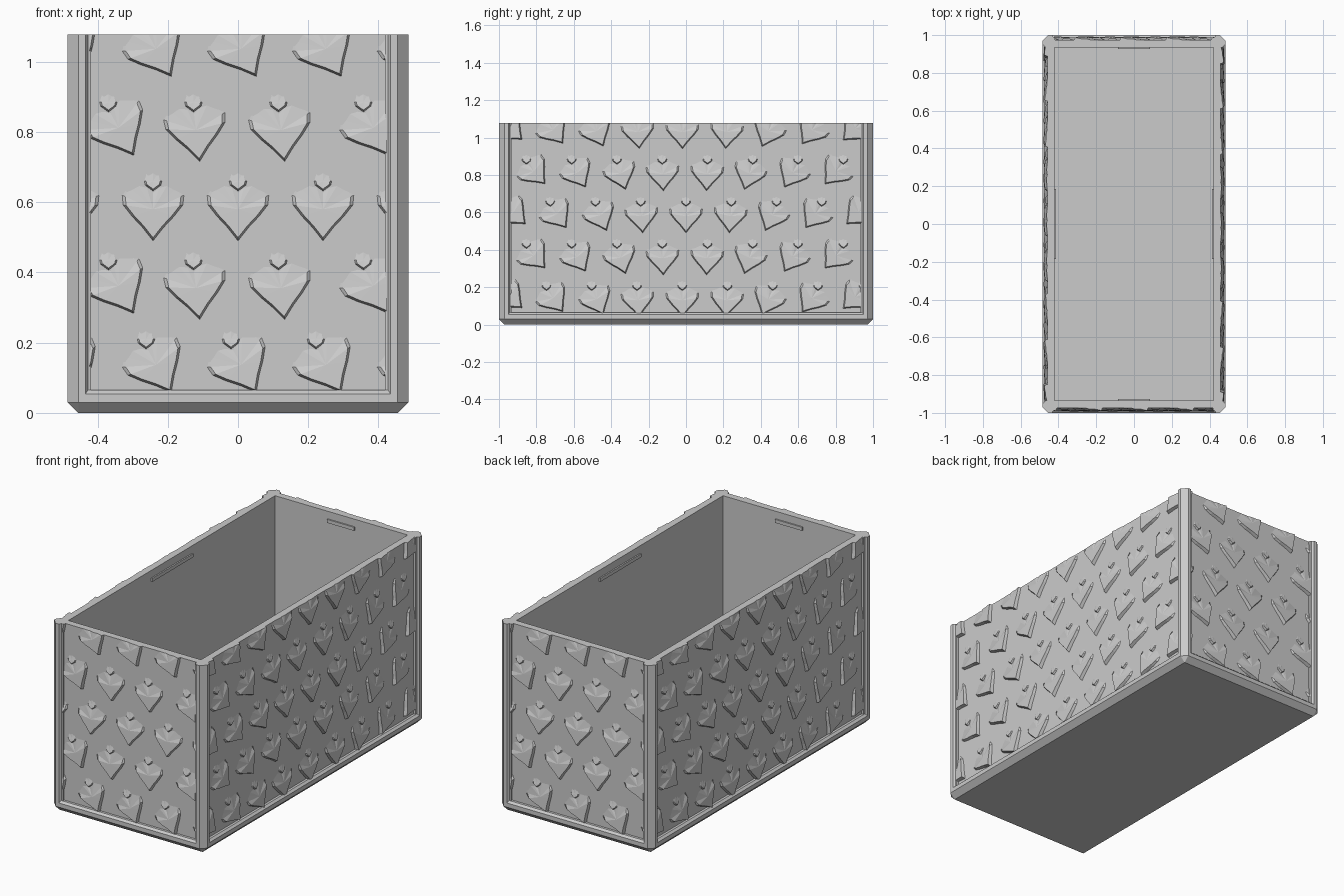
import bpy, bmesh, math
from mathutils import Matrix, Vector

cube = bpy.data.objects.get("Cube")
if cube:
    bpy.data.objects.remove(cube, do_unlink=True)

HX, HY, TOP = 0.485, 1.0, 1.078   # outer half sizes and height
CH, LIP = 0.03, 0.065             # edge chamfer and base height
WALL = 0.065                      # outer face to cavity
RECESS = 0.026                    # panel depth behind the frame

grey = bpy.data.materials.new("plain grey")
grey.use_nodes = True
COLOR = (0.6, 0.6, 0.6, 1)
grey.diffuse_color = COLOR
grey.node_tree.nodes["Principled BSDF"].inputs["Base Color"].default_value = COLOR


def finish(name, bm):
    bmesh.ops.recalc_face_normals(bm, faces=bm.faces)
    mesh = bpy.data.meshes.new(name)
    bm.to_mesh(mesh)
    bm.free()
    mesh.materials.append(grey)
    obj = bpy.data.objects.new(name, mesh)
    bpy.context.collection.objects.link(obj)
    return obj


def loft(bm, rings):
    """Skin equal rings of points and cap both ends."""
    loops = [[bm.verts.new(p) for p in ring] for ring in rings]
    n = len(loops[0])
    for a, b in zip(loops, loops[1:]):
        for i in range(n):
            j = (i + 1) % n
            bm.faces.new((a[i], a[j], b[j], b[i]))
    bm.faces.new(loops[0])
    bm.faces.new(loops[-1])


def box(bm, lo, hi):
    ring = [(lo[0], lo[1]), (hi[0], lo[1]), (hi[0], hi[1]), (lo[0], hi[1])]
    loft(bm, [[(x, y, z) for x, y in ring] for z in (lo[2], hi[2])])


def octagon(inset, ch, z):
    x, y = HX - inset, HY - inset
    return [(x, y - ch, z), (x - ch, y, z), (ch - x, y, z), (-x, y - ch, z),
            (-x, ch - y, z), (ch - x, -y, z), (x - ch, -y, z), (x, ch - y, z)]


# Base tray: chamfered underside, flat rim, bevelled lip, cavity floor on top
bm = bmesh.new()
loft(bm, [octagon(CH, 0.001, 0), octagon(0, CH, CH),
          octagon(0, CH, 0.054), octagon(0.012, CH, LIP)])
finish("base_tray", bm)

# Corner posts: half of the profile measured inward from the outer corner
half = [(0, CH), (0, 0.05), (0.012, 0.058), (0.014, 0.066), (WALL, 0.066)]
profile = half + [(b, a) for a, b in reversed(half)]
for sx, side in ((1, "left"), (-1, "right")):
    for sy, end in ((-1, "front"), (1, "back")):
        bm = bmesh.new()
        loft(bm, [[(sx * (HX - a), sy * (HY - b), z) for a, b in profile]
                  for z in (CH, TOP)])
        finish(f"{end}_{side}_post", bm)

# Heart relief: right half of the outline, with the notch at the origin
HEART = [(0, -0.15), (0.03, -0.112), (0.06, -0.08), (0.085, -0.048), (0.088, -0.02),
         (0.076, 0.01), (0.05, 0.024), (0.022, 0.018), (0, 0)]
NOTCH = [(0, -0.008), (0.022, 0.008), (0.025, 0.02), (0.018, 0.05), (0, 0.06)]


def heart_height(v):
    if v < -0.05:
        return 0.013 + 0.007 * min(1, (-0.05 - v) / 0.1)
    return max(-0.002, 0.013 - 0.015 * (v + 0.05) / 0.04)


def notch_height(v):
    return 0.01 - 0.012 * min(1, max(0, v / 0.045))


def relief(bm, right, height, centre, shrink, place):
    """Raised shape that slopes back into the panel toward its upper end."""
    pts = right + [(-u, v) for u, v in reversed(right[1:-1])]

    def vert(u, v, h):
        return bm.verts.new(place @ Vector((u, v, h)))
    back = [vert(u, v, -0.006) for u, v in pts]
    rim = [vert(u, v, min(0, height(v))) for u, v in pts]
    face = [vert(u * shrink, centre + (v - centre) * shrink, height(v)) for u, v in pts]
    mid = vert(0, centre, height(centre))
    n = len(pts)
    for i in range(n):
        j = (i + 1) % n
        bm.faces.new((back[i], back[j], rim[j], rim[i]))
        bm.faces.new((rim[i], rim[j], face[j], face[i]))
        bm.faces.new((face[i], face[j], mid))
    bm.faces.new(back)


def clip(bm, co, no):
    cut = bmesh.ops.bisect_plane(bm, geom=bm.verts[:] + bm.edges[:] + bm.faces[:],
                                 plane_co=co, plane_no=no, clear_outer=True)
    edges = [e for e in cut["geom_cut"] if isinstance(e, bmesh.types.BMEdge)]
    bmesh.ops.holes_fill(bm, edges=edges)


def lean_long(row, u):
    return -0.85 * u if abs(u) > 0.3 else -0.3 * u


def lean_short(row, u):
    if row in (0, 4):
        return 0.5
    if row == 2:
        return 0
    return 0.5 if abs(u) > 0.2 else 0.12


def panel(name, half_width, distance, angle, shift, lean):
    bm = bmesh.new()
    w = half_width - 0.062
    for row in range(5):
        v = 0.19 + 0.225 * row
        start = (shift, 0.115, 0)[min(row, 4 - row)]
        for k in range(-5, 6):
            u = start + 0.242 * k
            if abs(u) > w + 0.1:
                continue
            place = Matrix.Translation((u, v, 0))
            turn = Matrix.Rotation(lean(row, u), 4, 'Z')
            relief(bm, HEART, heart_height, -0.06, 0.9, place @ turn)
            relief(bm, NOTCH, notch_height, 0.02, 0.8, place)
    clip(bm, (w, 0, 0), (1, 0, 0))
    clip(bm, (-w, 0, 0), (-1, 0, 0))
    clip(bm, (0, LIP - 0.003, 0), (0, -1, 0))
    clip(bm, (0, TOP, 0), (0, 1, 0))
    # wall slab behind the relief
    box(bm, (-w, 0.05, RECESS - WALL), (w, TOP, 0))
    # local u, v, out becomes x, z, -y and is then turned to its side
    stand = Matrix.Rotation(math.pi / 2, 4, 'X')
    move = Matrix.Translation((0, -distance + RECESS, 0))
    bm.transform(Matrix.Rotation(angle, 4, 'Z') @ move @ stand)
    finish(name, bm)


panel("front_panel", HX, HY, 0, -0.02, lean_short)
panel("back_panel", HX, HY, math.pi, -0.02, lean_short)
panel("left_panel", HY, HX, math.pi / 2, -0.02, lean_long)
panel("right_panel", HY, HX, -math.pi / 2, -0.02, lean_long)

# Thin catches inside the rim
for s, a, b in ((1, "left", "back"), (-1, "right", "front")):
    for name, x, y, hx, hy in ((a, s * (HX - WALL), 0, 0.008, 0.185),
                               (b, 0, s * (HY - WALL), 0.085, 0.008)):
        bm = bmesh.new()
        box(bm, (x - hx, y - hy, 1.015), (x + hx, y + hy, 1.035))
        finish(f"{name}_catch", bm)
